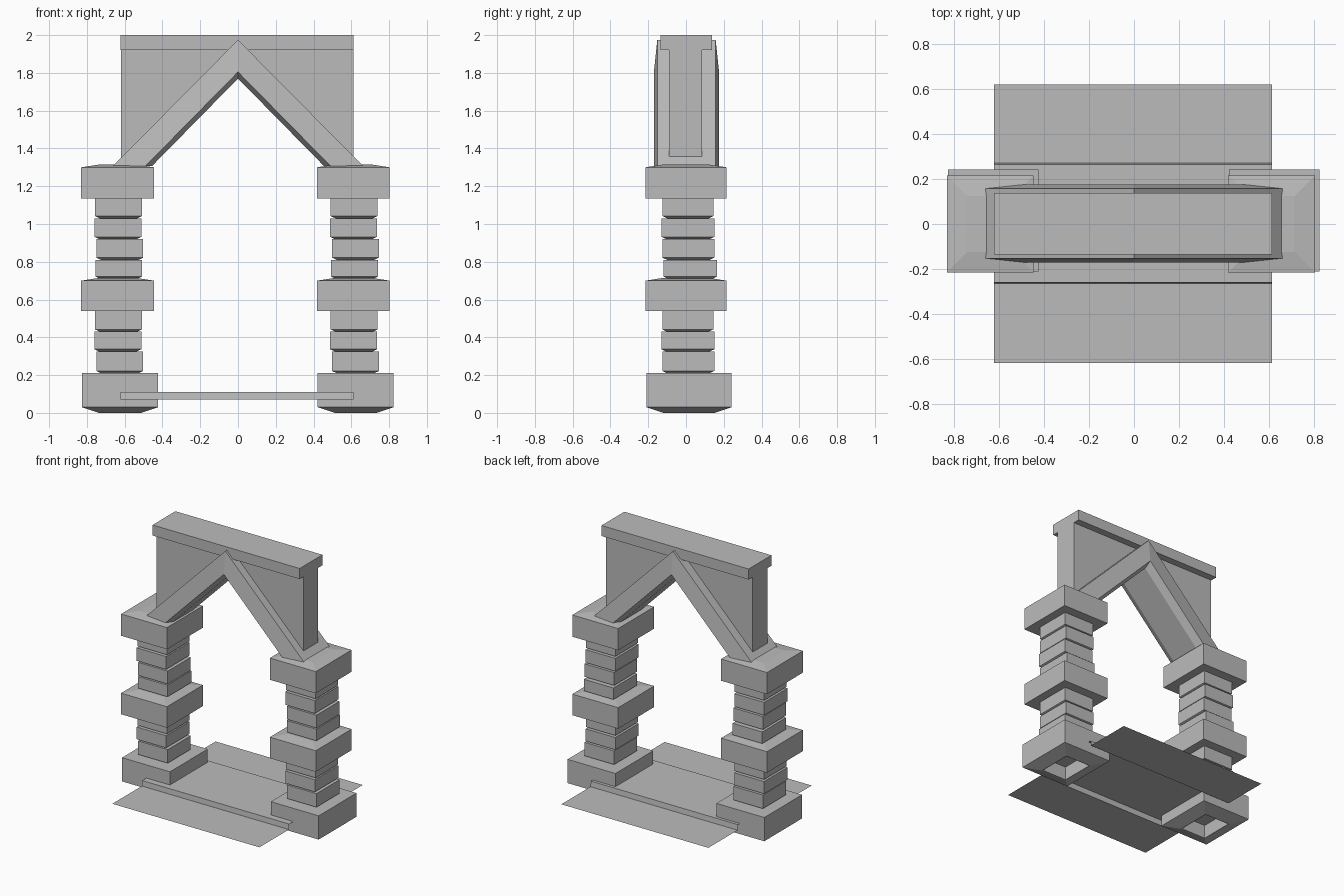
import bpy, bmesh

if "Cube" in bpy.data.objects:
    bpy.data.objects.remove(bpy.data.objects["Cube"], do_unlink=True)

stone = bpy.data.materials.new("grey_stone")
stone.use_nodes = True
stone.diffuse_color = (0.5, 0.5, 0.5, 1)
stone.node_tree.nodes["Principled BSDF"].inputs["Base Color"].default_value = (0.5, 0.5, 0.5, 1)


def finish(name, bm, closed=True):
    if closed:
        bmesh.ops.recalc_face_normals(bm, faces=bm.faces)
    mesh = bpy.data.meshes.new(name)
    bm.to_mesh(mesh)
    bm.free()
    mesh.materials.append(stone)
    obj = bpy.data.objects.new(name, mesh)
    bpy.context.collection.objects.link(obj)
    return obj


def loft(name, rings):
    """Skin matching closed rings of points and cap both ends."""
    bm = bmesh.new()
    loops = [[bm.verts.new(p) for p in ring] for ring in rings]
    n = len(loops[0])
    for a, b in zip(loops, loops[1:]):
        for i in range(n):
            j = (i + 1) % n
            bm.faces.new((a[i], a[j], b[j], b[i]))
    bm.faces.new(loops[0][::-1])
    bm.faces.new(loops[-1])
    return finish(name, bm)


def rect(x0, x1, y0, y1, z, inset=0):
    x0, x1, y0, y1 = x0 + inset, x1 - inset, y0 + inset, y1 - inset
    return [(x0, y0, z), (x1, y0, z), (x1, y1, z), (x0, y1, z)]


# Pillars: plain bricks with a bevelled underside, and wide blocks with a raised top
BRICKS = [  # left edge, front, back, bottom, top
    (-0.75, -0.125, 0.15, 0.21, 0.325),
    (-0.76, -0.13, 0.15, 0.325, 0.43),
    (-0.757, -0.125, 0.145, 0.43, 0.54),
    (-0.755, -0.12, 0.165, 0.71, 0.81),
    (-0.75, -0.125, 0.15, 0.81, 0.92),
    (-0.76, -0.13, 0.15, 0.92, 1.03),
    (-0.757, -0.125, 0.145, 1.03, 1.135),
]
for side, dx in (("right", 0), ("left", 1.248)):
    for i, (x, y0, y1, z0, z1) in enumerate(BRICKS):
        box = (x + dx, x + dx + 0.248, y0, y1)
        loft(f"{side}_brick_{i + 1}", [rect(*box, z0, 0.025), rect(*box, z0 + 0.012), rect(*box, z1)])
    box = (-0.83 + dx, -0.445 + dx, -0.215, 0.215)
    for name, z0, z1 in (("middle_block", 0.54, 0.7), ("capital", 1.135, 1.3)):
        loft(f"{side}_{name}", [rect(*box, z0), rect(*box, z1), rect(*box, z1 + 0.014, 0.09)])
    # Base block with a tapered foot and a square socket underneath
    box = (-0.826 + dx, -0.424 + dx, -0.21, 0.242)
    loft(f"{side}_base", [rect(*box, 0.1, 0.1), rect(*box, 0, 0.1), rect(*box, 0, 0.09),
                          rect(*box, 0.03), rect(*box, 0.21)])

# Sloping roof beams, mitred at the peak, with a bevelled underside
SECTION = [  # y, height at the peak, x at the foot
    (-0.152, 1.975, 0.662), (-0.17, 1.805, 0.49), (-0.12, 1.77, 0.455),
    (0.12, 1.77, 0.455), (0.175, 1.805, 0.49), (0.157, 1.975, 0.662),
]
for side, s in (("right", -1), ("left", 1)):
    loft(f"{side}_roof_beam", [[(0, y, z) for y, z, x in SECTION],
                               [(s * x, y, 1.307) for y, z, x in SECTION]])

# Gable wall above the beams, and its coping
gable = [(-0.62, 1.35), (0, 1.91), (0.612, 1.35), (0.612, 1.925), (-0.62, 1.925)]
loft("gable_wall", [[(x, y, z) for x, z in gable] for y in (-0.09, 0.086)])
coping = (-0.622, 0.612, -0.135, 0.138)
loft("coping", [rect(*coping, 1.92), rect(*coping, 2)])

# Thin floor sheet with a raised strip through the archway
bm = bmesh.new()
profile = [(-0.617, 0.07), (-0.264, 0.07), (-0.26, 0.11), (0.265, 0.11), (0.27, 0.07), (0.62, 0.07)]
rows = [[bm.verts.new((x, y, z)) for x in (-0.622, 0.612)] for y, z in profile]
for a, b in zip(rows, rows[1:]):
    bm.faces.new((a[0], a[1], b[1], b[0]))
finish("floor_sheet", bm, closed=False)
